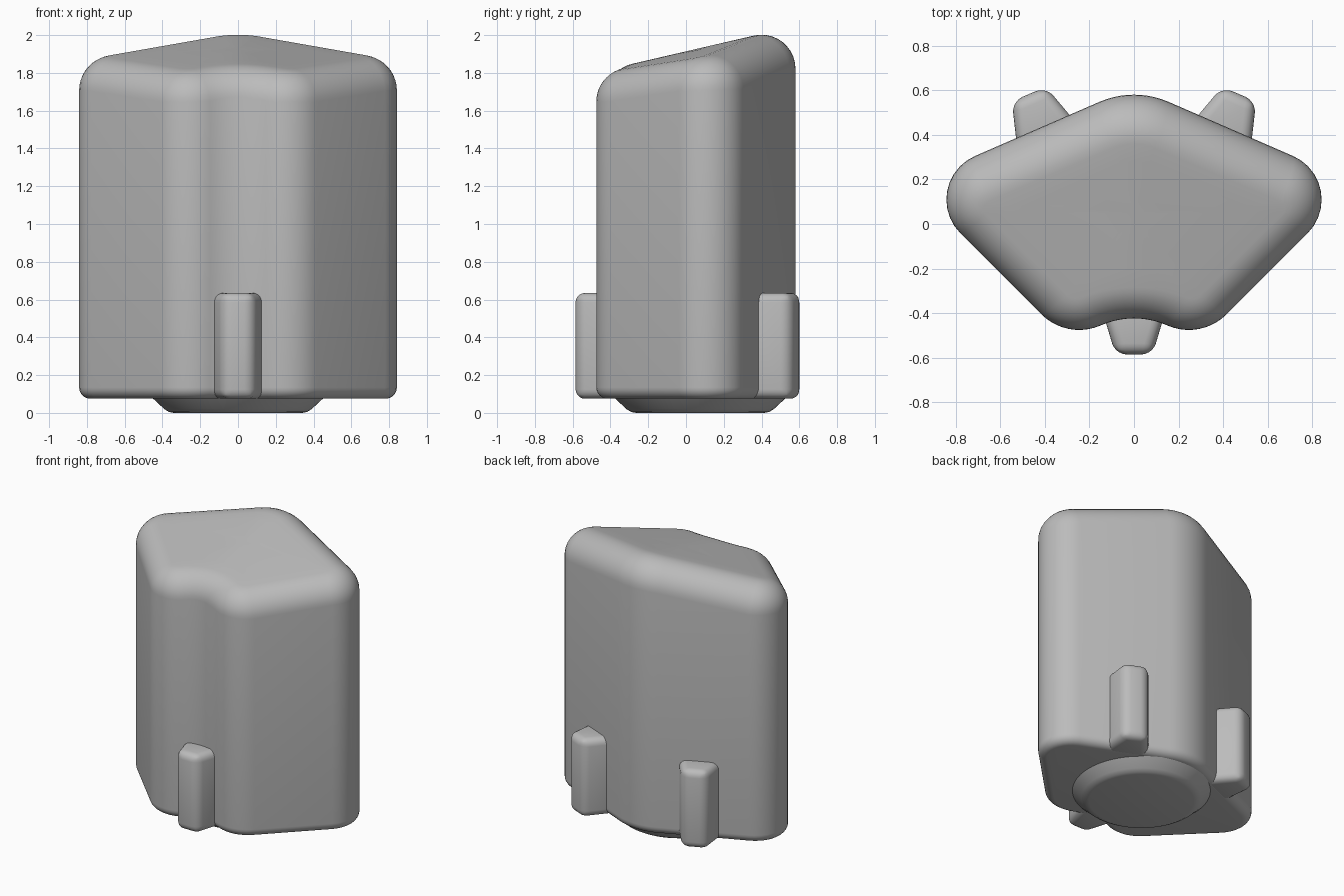
import bpy, bmesh, math
from mathutils import Vector, Matrix

cube = bpy.data.objects.get("Cube")
if cube:
    bpy.data.objects.remove(cube, do_unlink=True)

grey = bpy.data.materials.new("plain grey")
grey.use_nodes = True
grey.diffuse_color = (0.5, 0.5, 0.5, 1)
grey.node_tree.nodes["Principled BSDF"].inputs["Base Color"].default_value = (0.5, 0.5, 0.5, 1)


def finish(name, bm, angle=30):
    bmesh.ops.recalc_face_normals(bm, faces=bm.faces)
    mesh = bpy.data.meshes.new(name)
    bm.to_mesh(mesh)
    bm.free()
    mesh.materials.append(grey)
    obj = bpy.data.objects.new(name, mesh)
    bpy.context.collection.objects.link(obj)
    bpy.ops.object.select_all(action='DESELECT')
    obj.select_set(True)
    bpy.context.view_layer.objects.active = obj
    bpy.ops.object.shade_smooth_by_angle(angle=math.radians(angle))
    return obj


def rounded_outline(corners, steps=10):
    """Counter-clockwise outline with filleted corners: (point, outward normal)."""
    result = []
    n = len(corners)
    for i, (x, y, r) in enumerate(corners):
        p = Vector((x, y))
        a = (p - Vector(corners[i - 1][:2])).normalized()
        b = (Vector(corners[(i + 1) % n][:2]) - p).normalized()
        turn = math.atan2(a.x * b.y - a.y * b.x, a.dot(b))
        side = math.copysign(1, turn)
        start = p - a * r * math.tan(abs(turn) / 2)
        normal = Vector((a.y, -a.x))
        centre = start - normal * r * side
        for k in range(steps + 1):
            m = Matrix.Rotation(turn * k / steps, 2) @ normal
            result.append((centre + m * r * side, m))
    return result


def bridge(bm, rings):
    for lower, upper in zip(rings, rings[1:]):
        for i in range(len(lower)):
            bm.faces.new((lower[i - 1], lower[i], upper[i], upper[i - 1]))


# Body: five-cornered plan with a concave front and a sloping, faintly ridged top
SLOPE, FALL, SOFT = 0.232, 0.08, 0.1
TOP_R, LOW_R, BASE = 0.18, 0.06, 0.075


def top_height(x, y):
    return 1.922 + SLOPE * y - FALL * math.hypot(x, SOFT)


def top_normal(x):
    return Vector((FALL * x / math.hypot(x, SOFT), -SLOPE, 1)).normalized()


outline = rounded_outline([
    (0, 0.615, 0.39), (-1.0, 0.18, 0.213), (-0.30, -0.52, 0.24),
    (0, -0.39, 0.37), (0.30, -0.52, 0.24), (1.0, 0.18, 0.213)])

bm = bmesh.new()
rings = []
for k in range(7):
    t = math.pi / 2 * k / 6
    inset, z = LOW_R * (1 - math.sin(t)), BASE + LOW_R * (1 - math.cos(t))
    rings.append([bm.verts.new((*(p - n * inset), z)) for p, n in outline])
bm.faces.new(rings[0])
for k in range(11):
    ring = []
    for p, n in outline:
        c = p - n * TOP_R
        up, out = top_normal(c.x), Vector((n.x, n.y, 0))
        z = top_height(c.x, c.y) - TOP_R / up.z
        d = out.slerp(up, k / 10)
        ring.append(bm.verts.new(Vector((c.x, c.y, z)) + d * TOP_R))
    rings.append(ring)
middle = Vector((0, 0.05))
for s in (0.75, 0.5, 0.25):
    ring = []
    for v in rings[17]:
        q = middle.lerp(v.co.xy, s)
        ring.append(bm.verts.new((q.x, q.y, top_height(q.x, q.y))))
    rings.append(ring)
bridge(bm, rings)
centre = bm.verts.new((0, middle.y, top_height(0, middle.y)))
for i in range(len(outline)):
    bm.faces.new((rings[-1][i - 1], rings[-1][i], centre))
finish("body", bm)

# Round foot under the body
bm = bmesh.new()
rings = []
for r, z in ((0.34, 0), (0.365, 0.005), (0.39, 0.02), (0.46, 0.085)):
    rings.append([bm.verts.new((r * math.cos(a), 0.075 + r * math.sin(a), z))
                  for a in (math.tau * i / 64 for i in range(64))])
bridge(bm, rings)
bm.faces.new(rings[0])
bm.faces.new(rings[-1])
finish("round_foot", bm, 40)


# Three tapered ribs standing out from the walls near the base
def rib(name, x, y, angle):
    bm = bmesh.new()
    plan = ((-0.1, 0.16), (0.155, 0.083), (0.155, -0.083), (-0.1, -0.16))
    place = Matrix.Translation((x, y, 0)) @ Matrix.Rotation(math.radians(angle), 4, 'Z')
    rings = [[bm.verts.new(place @ Vector((u, v, z))) for u, v in plan]
             for z in (BASE, 0.635)]
    bridge(bm, rings)
    for ring in rings:
        bm.faces.new(ring)
    bmesh.ops.bevel(bm, geom=bm.edges[:], offset=0.05, segments=5,
                    profile=0.5, affect='EDGES')
    finish(name, bm)


rib("front_rib", 0, -0.43, -90)
rib("left_back_rib", 0.41, 0.44, 66.7)
rib("right_back_rib", -0.41, 0.44, 113.3)
